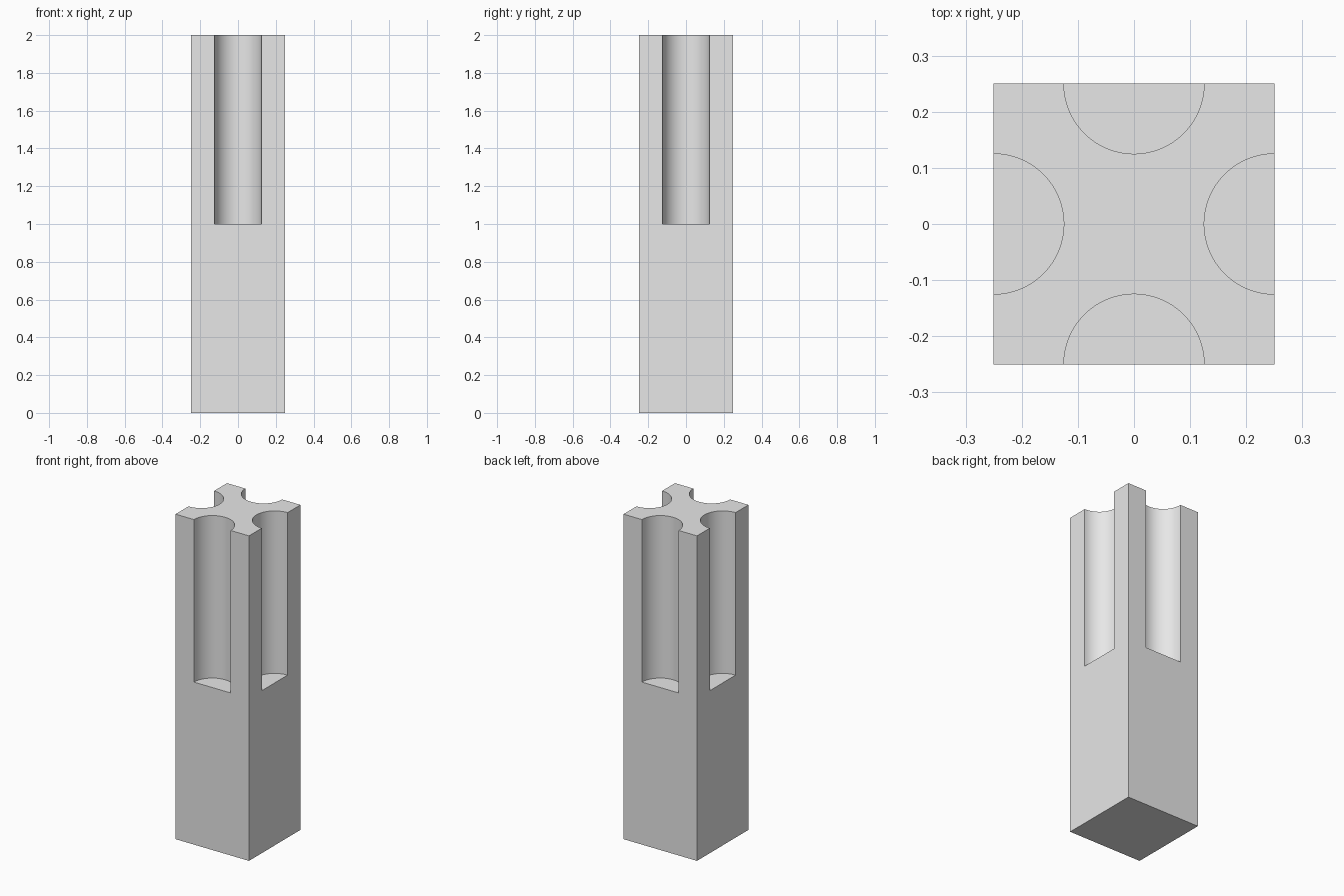
import bpy
import bmesh
from math import cos, sin, pi, radians
from mathutils import Matrix

cube = bpy.data.objects.get("Cube")
if cube:
    bpy.data.objects.remove(cube, do_unlink=True)

HALF, HEIGHT = 0.25, 2.0        # square post
RADIUS, LEDGE = 0.125, 1.0      # half-round flutes cut down to the ledge
STEPS = 32

grey = bpy.data.materials.new("plain grey")
grey.use_nodes = True
colour = (0.8, 0.8, 0.8, 1)
grey.diffuse_color = colour
grey.node_tree.nodes["Principled BSDF"].inputs["Base Color"].default_value = colour

bm = bmesh.new()
top_outline = []

for side in range(4):
    turn = Matrix.Rotation(side * pi / 2, 3, 'Z')

    def vert(x, y, z):
        return bm.verts.new(turn @ Matrix.Translation((x, y, z)).translation)

    # Half-round flute, swept from left to right of this side
    arc = [(-RADIUS * cos(pi * i / STEPS), -HALF + RADIUS * sin(pi * i / STEPS))
           for i in range(STEPS + 1)]
    low = [vert(x, y, LEDGE) for x, y in arc]
    high = [vert(x, y, HEIGHT) for x, y in arc]
    for i in range(STEPS):
        bm.faces.new((low[i], low[i + 1], high[i + 1], high[i])).smooth = True
    bm.faces.new(low)

    # Flat side with the notch left open
    corners = [vert(x, -HALF, z) for x, z in
               ((-HALF, HEIGHT), (-HALF, 0), (HALF, 0), (HALF, HEIGHT))]
    bm.faces.new(corners + [high[-1], low[-1], low[0], high[0]])
    top_outline += [corners[0]] + high

# Cross-shaped top, and bottom
bm.faces.new(top_outline)
bmesh.ops.remove_doubles(bm, verts=bm.verts, dist=1e-5)
bm.edges.ensure_lookup_table()
bmesh.ops.holes_fill(bm, edges=[e for e in bm.edges if e.is_boundary], sides=4)
bmesh.ops.recalc_face_normals(bm, faces=bm.faces)

mesh = bpy.data.meshes.new("fluted_post")
bm.to_mesh(mesh)
bm.free()
mesh.materials.append(grey)
post = bpy.data.objects.new("fluted_post", mesh)
bpy.context.collection.objects.link(post)

bpy.ops.object.select_all(action='DESELECT')
post.select_set(True)
bpy.context.view_layer.objects.active = post
bpy.ops.object.shade_smooth_by_angle(angle=radians(30))
